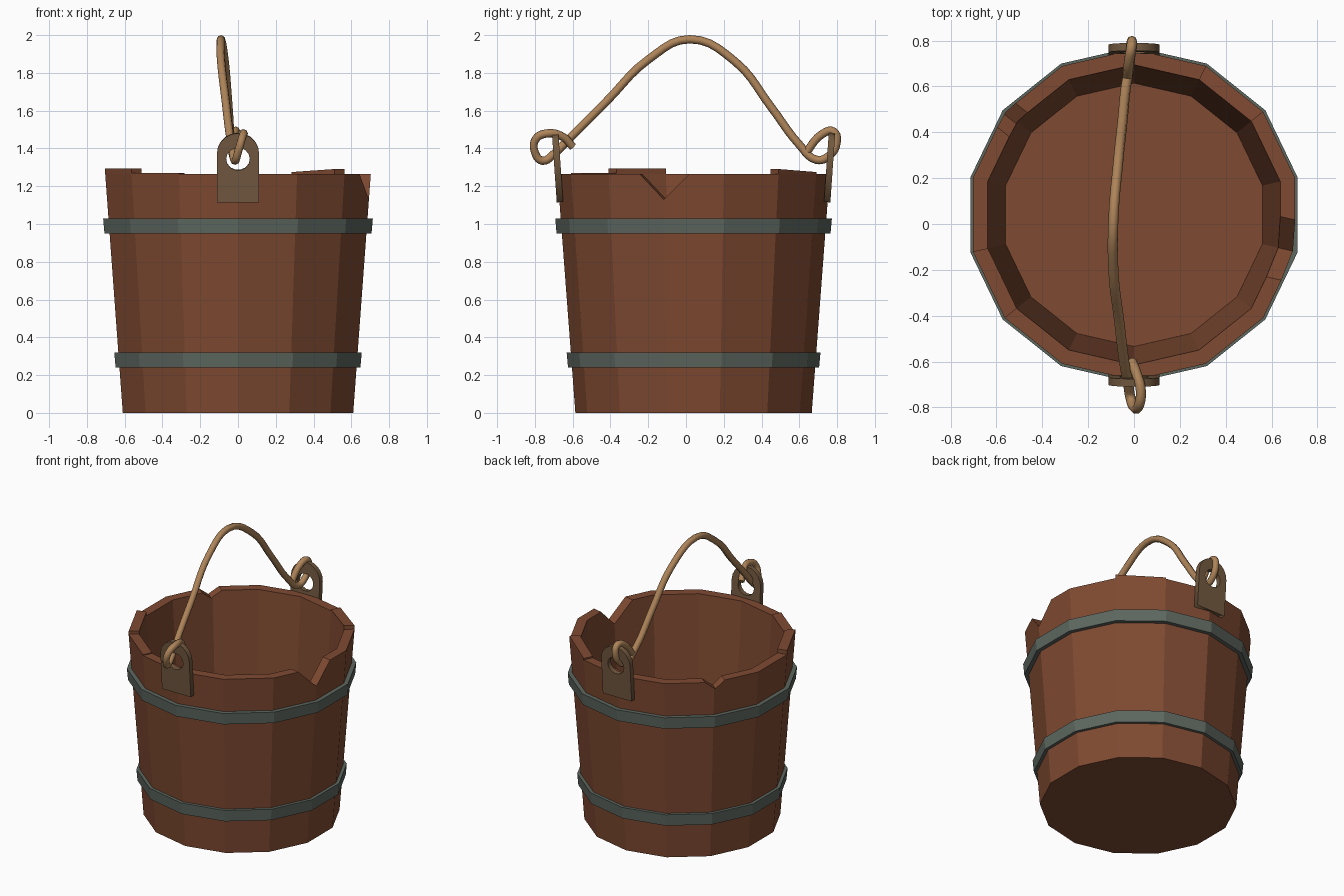
import bpy, bmesh
from math import sin, cos, pi, radians
from mathutils import Matrix, Vector

if "Cube" in bpy.data.objects:
    bpy.data.objects.remove(bpy.data.objects["Cube"])

N = 14                      # staves
CY = 0.04                   # pail axis offset in y
K = cos(pi / N)             # apothem -> corner radius


def material(name, rgb):
    m = bpy.data.materials.new(name)
    m.diffuse_color = (*rgb, 1)
    m.use_nodes = True
    m.node_tree.nodes["Principled BSDF"].inputs["Base Color"].default_value = m.diffuse_color
    return m


WOOD = material("wood", (0.21, 0.068, 0.031))
IRON = material("band_metal", (0.11, 0.135, 0.115))
BRASS = material("bracket_metal", (0.17, 0.10, 0.05))
WIRE = material("handle_wire", (0.42, 0.23, 0.10))


def add_object(name, bm, mat=None):
    bmesh.ops.recalc_face_normals(bm, faces=bm.faces)
    me = bpy.data.meshes.new(name)
    bm.to_mesh(me)
    bm.free()
    ob = bpy.data.objects.new(name, me)
    bpy.context.collection.objects.link(ob)
    ob.location.y = CY
    if mat:
        me.materials.append(mat)
    return ob


def lathe(profile, closed):
    """14-sided revolve of (apothem, z) points; corners at +y and -y."""
    bm = bmesh.new()
    rings = [[bm.verts.new((a / K * cos(pi / N * (2 * i + 1)),
                            a / K * sin(pi / N * (2 * i + 1)), z))
              for i in range(N)] for a, z in profile]
    pairs = list(zip(rings, rings[1:] + rings[:1]))
    bands = []
    for r, s in (pairs if closed else pairs[:-1]):
        bands.append([bm.faces.new((r[i], r[(i + 1) % N], s[(i + 1) % N], s[i]))
                      for i in range(N)])
    if not closed:
        bm.faces.new(rings[0])
        bm.faces.new(rings[-1])
    return bm, bands


# wooden pail with a few staves standing proud of the rim
bm, bands = lathe([(0.61, 0), (0.703, 1.265), (0.638, 1.265), (0.56, 0.15)], False)
rim = bands[1]
for stave, lift in ((7, 0.028), (1, 0.026), (8, 0.006)):
    f = bmesh.ops.extrude_discrete_faces(bm, faces=[rim[stave]])["faces"][0]
    for v in f.verts:
        v.co.z += lift
        if stave == 1 and v.co.x < 0.42:
            v.co.z -= 0.016
pail = add_object("pail", bm, WOOD)


# chips broken out of the rim and the foot
def chip(angle, outline, r0, r1):
    bm = bmesh.new()
    f = bm.faces.new([bm.verts.new((r0, t, z)) for t, z in outline])
    ext = bmesh.ops.extrude_face_region(bm, geom=[f])["geom"]
    bmesh.ops.translate(bm, verts=[g for g in ext if isinstance(g, bmesh.types.BMVert)],
                        vec=(r1 - r0, 0, 0))
    bm.transform(Matrix.Rotation(radians(angle), 4, 'Z'))
    cutter = add_object("chip_cutter", bm)
    cutter.hide_render = True
    mod = pail.modifiers.new("chip", 'BOOLEAN')
    mod.operation = 'DIFFERENCE'
    mod.solver = 'EXACT'
    mod.object = cutter
    bpy.context.view_layer.objects.active = pail
    bpy.ops.object.modifier_apply(modifier=mod.name)
    bpy.data.objects.remove(cutter)


chip(-180 / N, [(0, 1.13), (0.175, 1.305), (-0.175, 1.305)], 0.5, 0.9)
chip(141.4, [(0.01, 1.215), (0.13, 1.31), (-0.12, 1.31)], 0.5, 0.9)
chip(244.3, [(-0.07, -0.02), (-0.062, 0.04), (-0.01, 0.07), (0.035, 0.052), (0.075, -0.02)],
     0.56, 0.8)
chip(141.4, [(-0.05, -0.02), (-0.02, 0.03), (0.03, 0.025), (0.05, -0.02)], 0.585, 0.8)

# metal bands
for name, z0, z1, a0, a1 in (("lower_band", 0.24, 0.32, 0.648, 0.655),
                             ("upper_band", 0.95, 1.03, 0.707, 0.714)):
    bm, _ = lathe([(a0, z0), (a1, z1), (a1 - 0.035, z1), (a0 - 0.035, z0)], True)
    add_object(name, bm, IRON)


def curve_to_mesh(name, cu, mat):
    ob = bpy.data.objects.new(name, cu)
    bpy.context.collection.objects.link(ob)
    cu.materials.append(mat)
    bpy.ops.object.select_all(action='DESELECT')
    ob.select_set(True)
    bpy.context.view_layer.objects.active = ob
    bpy.ops.object.convert(target='MESH')
    return bpy.context.view_layer.objects.active


# arched handle brackets with an eye hole
def bracket(name, side):
    cu = bpy.data.curves.new(name, 'CURVE')
    cu.dimensions = '2D'
    cu.fill_mode = 'BOTH'
    cu.extrude = 0.017
    arch = [(0.112 * cos(pi * i / 10), 0.03 + 0.112 * sin(pi * i / 10)) for i in range(11)]
    hole = [(0.063 * cos(pi * i / 7), 0.005 + 0.06 * sin(pi * i / 7)) for i in range(14)]
    for pts in ([(-0.112, -0.225), (0.112, -0.225)] + arch, hole):
        sp = cu.splines.new('POLY')
        sp.points.add(len(pts) - 1)
        for p, (x, y) in zip(sp.points, pts):
            p.co = (x, y, 0, 1)
        sp.use_cyclic_u = True
    ob = curve_to_mesh(name, cu, BRASS)
    ob.rotation_euler.x = radians(90 - 4 * side)
    ob.location = (0, CY + side * 0.723, 1.34)


bracket("front_bracket", -1)
bracket("back_bracket", 1)

# bent wire handle, curled through both eyes
path = [(-0.01, -0.60, 1.41), (0.01, -0.65, 1.46), (0.03, -0.73, 1.48), (0.02, -0.795, 1.45),
        (0.0, -0.80, 1.38), (-0.015, -0.76, 1.335), (-0.025, -0.70, 1.37),
        (-0.04, -0.62, 1.45), (-0.065, -0.42, 1.65), (-0.09, -0.2, 1.87),
        (-0.09, 0.02, 1.978), (-0.07, 0.26, 1.86), (-0.05, 0.45, 1.62),
        (-0.035, 0.60, 1.42), (-0.02, 0.69, 1.34), (-0.015, 0.75, 1.355),
        (-0.01, 0.797, 1.43), (-0.01, 0.78, 1.49), (-0.02, 0.72, 1.475), (-0.03, 0.63, 1.37)]
cu = bpy.data.curves.new("handle", 'CURVE')
cu.dimensions = '3D'
cu.bevel_depth = 0.022
cu.bevel_resolution = 2
cu.resolution_u = 5
cu.use_fill_caps = True
sp = cu.splines.new('BEZIER')
sp.bezier_points.add(len(path) - 1)
for b, p in zip(sp.bezier_points, path):
    b.co = Vector(p)
    b.handle_left_type = b.handle_right_type = 'AUTO'
curve_to_mesh("handle", cu, WIRE)
bpy.ops.object.shade_smooth_by_angle(angle=radians(50))
